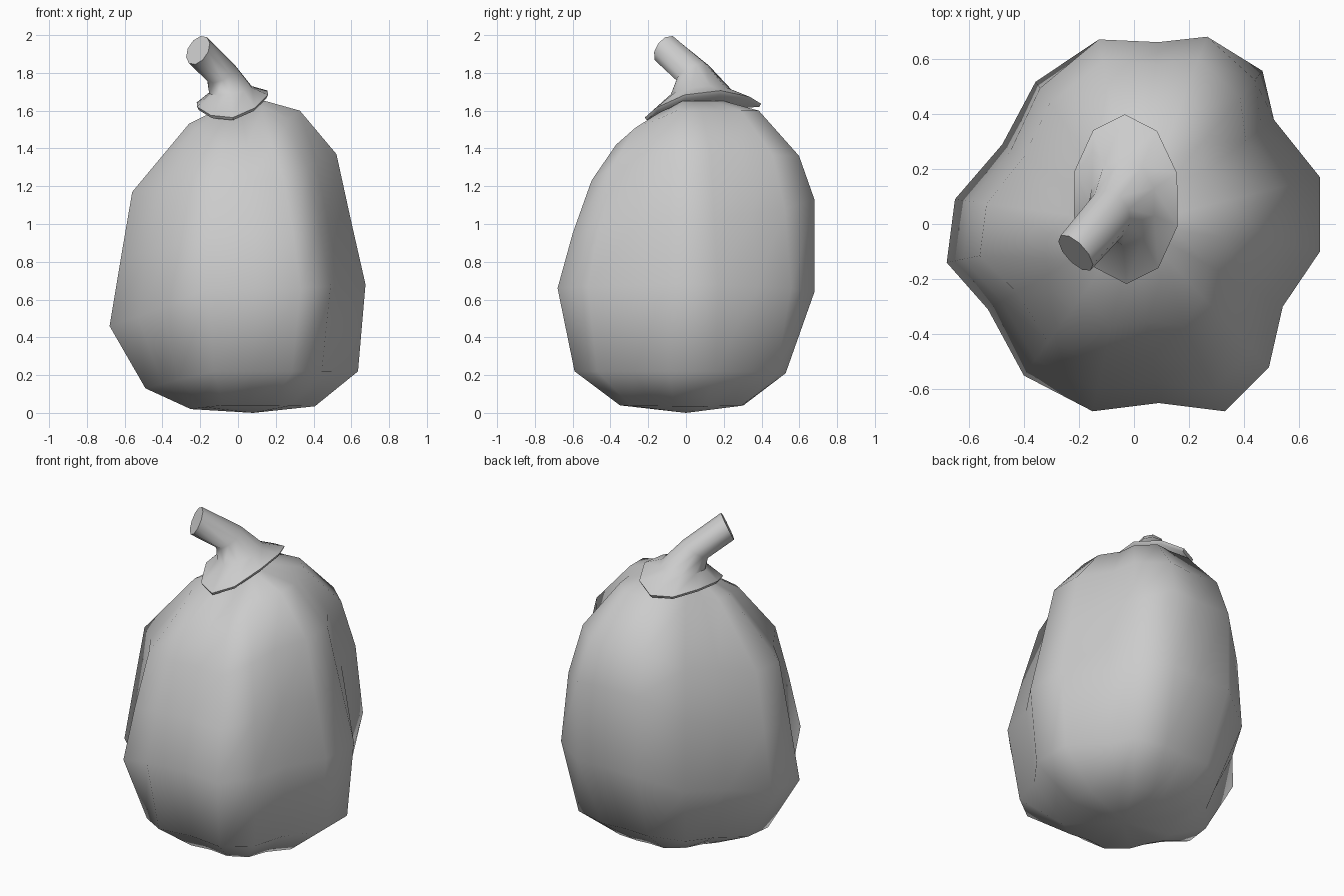
import bpy
from math import cos, sin, pi
from mathutils import Vector

if "Cube" in bpy.data.objects:
    bpy.data.objects.remove(bpy.data.objects["Cube"])


def loft(name, rings, bottom=None, top=None, angle=1.0):
    """Skin closed rings of equal size; close the ends with a centre point if given."""
    n = len(rings[0])
    verts = [v for r in rings for v in r]
    faces = []
    for k in range(len(rings) - 1):
        for i in range(n):
            j = (i + 1) % n
            faces.append((k*n + i, k*n + j, (k+1)*n + j, (k+1)*n + i))
    last = (len(rings) - 1) * n
    if bottom:
        verts.append(bottom)
        faces += [((i+1) % n, i, len(verts)-1) for i in range(n)]
    if top:
        verts.append(top)
        faces += [(last+i, last+(i+1) % n, len(verts)-1) for i in range(n)]
    else:
        faces.append(tuple(range(last, last + n)))
    me = bpy.data.meshes.new(name)
    me.from_pydata([tuple(v) for v in verts], [], faces)
    ob = bpy.data.objects.new(name, me)
    bpy.context.collection.objects.link(ob)
    bpy.ops.object.select_all(action='DESELECT')
    ob.select_set(True)
    bpy.context.view_layer.objects.active = ob
    bpy.ops.object.shade_smooth_by_angle(angle=angle)
    return ob


def mix(a, b):
    return [((p[0] + q[0]) / 2, (p[1] + q[1]) / 2) for p, q in zip(a, b)]


# Gourd body: plan outline (two lobe points, then one groove point, six times)
outline = [(.675, -.10), (.675, .17), (.51, .38),
           (.47, .56), (.27, .69), (.09, .67),
           (-.13, .68), (-.36, .52), (-.48, .29),
           (-.65, .09), (-.68, -.14), (-.53, -.31),
           (-.40, -.55), (-.15, -.68), (.09, -.65),
           (.33, -.68), (.49, -.52), (.54, -.30)]
# side profiles (reach, height) for each direction
right = [(.41, .035), (.64, .22), (.68, .68), (.60, 1.03), (.525, 1.37), (.33, 1.60), (.15, 1.65)]
left = [(.25, .02), (.49, .13), (.68, .46), (.62, .82), (.56, 1.17), (.26, 1.53), (.12, 1.60)]
front = [(.35, .04), (.59, .22), (.68, .66), (.60, .95), (.50, 1.23), (.37, 1.42), (.20, 1.54)]
back = [(.30, .04), (.52, .21), (.67, .64), (.67, 1.13), (.59, 1.36), (.38, 1.60), (.20, 1.65)]
# profile at each lobe point; corner points blend two directions
points = [right, right, mix(right, back), back, back, left and mix(back, left)]
points = [(right, right), (mix(right, back), back), (back, mix(back, left)),
          (left, left), (mix(left, front), front), (front, mix(front, right))]
profiles = []
for i, (a, b) in enumerate(points):
    profiles += [a, b, mix(b, points[(i + 1) % 6][0])]

rings = [[(x * p[k][0] / .68, y * p[k][0] / .68, p[k][1])
          for (x, y), p in zip(outline, profiles)] for k in range(7)]
loft("gourd_body", rings, (.08, 0, 0), (0, .08, 1.66), 1.4)

# Stem: flared cap, neck and bent stalk (centre, normal, x radius, y radius, side lift)
sections = [((-.03, .09, 1.585), (-.17, -.12, 1), .19, .30, .065),
            ((-.03, .09, 1.60), (-.17, -.12, 1), .20, .31, .07),
            ((-.04, .08, 1.70), (-.15, -.08, 1), .12, .16, .01),
            ((-.09, .035, 1.80), (-.4, -.40, .8), .085, .095, 0),
            ((-.212, -.105, 1.92), (-.66, -.62, .42), .084, .084, 0)]
N = 10
rings = []
for c, nrm, rx, ry, lift in sections:
    q = Vector((0, 0, 1)).rotation_difference(Vector(nrm).normalized())
    ring = []
    for i in range(N):
        a = 2 * pi * (i + .5) / N
        p = Vector(c) + q @ Vector((rx * cos(a), ry * sin(a), 0))
        p.z += lift * cos(a) ** 2
        ring.append(p)
    rings.append(ring)
loft("stem", rings, (-.02, .09, 1.60), None, .9)
